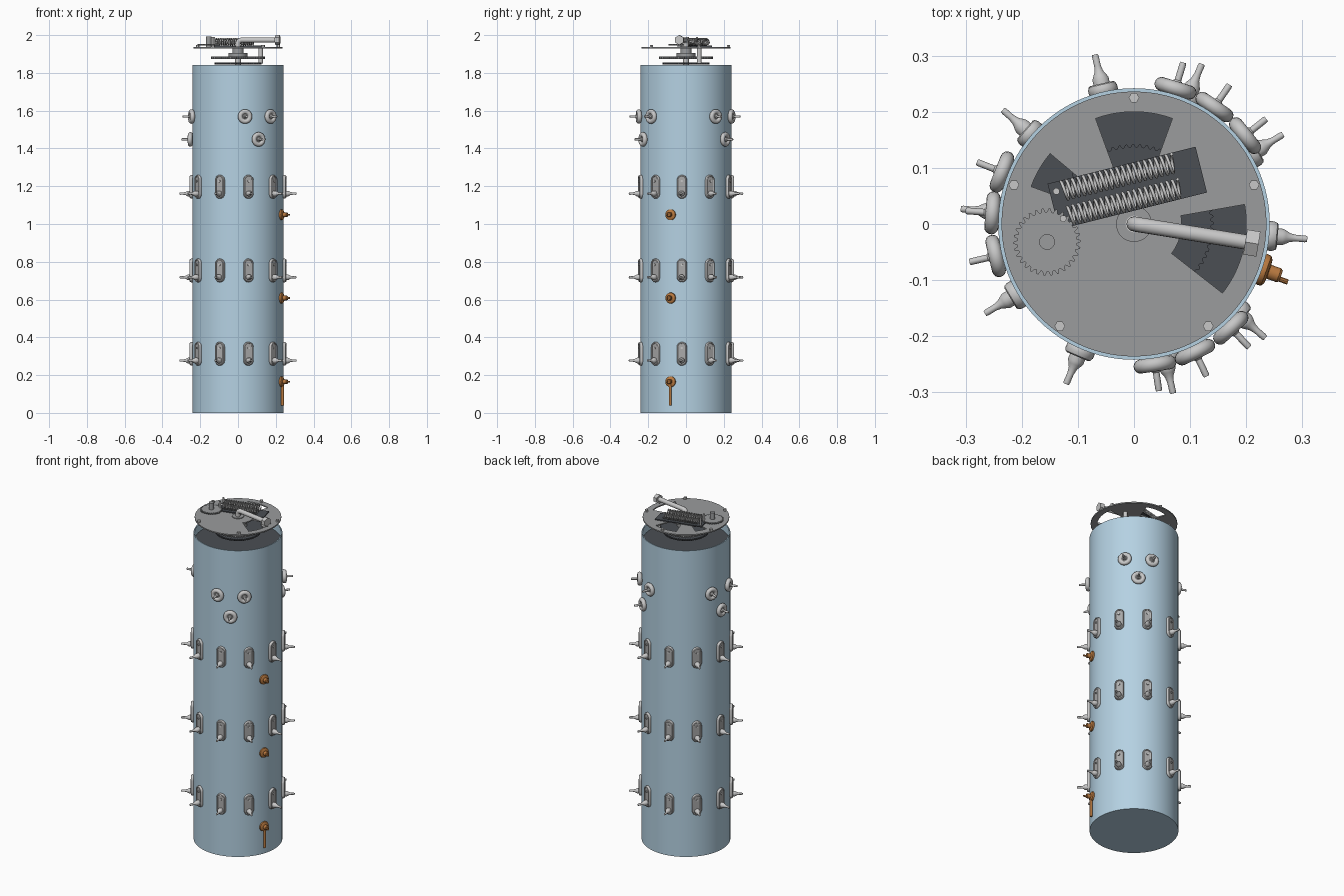
import bpy, bmesh, math
from mathutils import Matrix, Vector

if "Cube" in bpy.data.objects:
    bpy.data.objects.remove(bpy.data.objects["Cube"])


def material(name, rgb):
    m = bpy.data.materials.new(name)
    m.diffuse_color = (*rgb, 1)
    m.use_nodes = True
    m.node_tree.nodes["Principled BSDF"].inputs["Base Color"].default_value = m.diffuse_color
    return m


BLUE = material("pale blue", (0.46, 0.64, 0.765))
GREY = material("plate grey", (0.325, 0.333, 0.34))
DARK = material("dark grey", (0.07, 0.077, 0.088))
STEEL = material("light steel", (0.57, 0.57, 0.57))
MID = material("recess grey", (0.40, 0.40, 0.40))
COPPER = material("copper", (0.48, 0.19, 0.05))

OUT = Matrix.Rotation(math.pi / 2, 4, 'Y')  # turns local z into outward x


def finish(name, bm, mats, smooth=True):
    bmesh.ops.recalc_face_normals(bm, faces=bm.faces)
    me = bpy.data.meshes.new(name)
    bm.to_mesh(me)
    bm.free()
    for m in mats:
        me.materials.append(m)
    ob = bpy.data.objects.new(name, me)
    bpy.context.collection.objects.link(ob)
    if smooth:
        bpy.ops.object.select_all(action='DESELECT')
        ob.select_set(True)
        bpy.context.view_layer.objects.active = ob
        bpy.ops.object.shade_smooth_by_angle(angle=math.radians(35))
    return ob


def loft(bm, rings, mat=0):
    """Skin closed rings of points and cap both ends."""
    vs = [[bm.verts.new(p) for p in r] for r in rings]
    n = len(vs[0])
    faces = [bm.faces.new((a[i], a[(i + 1) % n], b[(i + 1) % n], b[i]))
             for a, b in zip(vs, vs[1:]) for i in range(n)]
    faces += [bm.faces.new(vs[0]), bm.faces.new(vs[-1])]
    for f in faces:
        f.material_index = mat


def lathe(bm, profile, n=24, mat=0, mx=Matrix()):
    loft(bm, [[mx @ Vector((r * math.cos(2 * math.pi * i / n), r * math.sin(2 * math.pi * i / n), z))
               for i in range(n)] for r, z in profile], mat)


def turned(name, profile, mat, n=24, mx=Matrix()):
    bm = bmesh.new()
    lathe(bm, profile, n, 0, mx)
    return finish(name, bm, [mat])


def stadium(bm, steps, half, mat):
    """Upright pill shape facing +x; steps are (radius, x)."""
    rings = []
    for r, x in steps:
        ring = []
        for i in range(22):
            a = math.pi * (i if i < 11 else i - 1) / 10
            ring.append(Vector((x, r * math.cos(a), r * math.sin(a) + (half if i < 11 else -half))))
        rings.append(ring)
    loft(bm, rings, mat)


def around(ob, places):
    """Place an outward-facing fitting at (angle, height) spots using linked copies."""
    for k, (deg, z) in enumerate(places):
        c = ob if k == 0 else ob.copy()
        if k:
            bpy.context.collection.objects.link(c)
        c.matrix_world = Matrix.Translation((0, 0, z)) @ Matrix.Rotation(math.radians(deg), 4, 'Z')


# Body with an open top and dark inner floor
turned("body", [(0.242, 0), (0.242, 1.842), (0.236, 1.842), (0.236, 1.78)], BLUE, 96)
turned("inner_floor", [(0.2355, 1.77), (0.2355, 1.795)], DARK, 96)

# Pill-shaped lever fittings, three rows of ten
bm = bmesh.new()
stadium(bm, [(0.022, 0.234), (0.0265, 0.241), (0.0265, 0.249), (0.024, 0.255), (0.0205, 0.257),
             (0.0175, 0.255), (0.0175, 0.25)], 0.036, 0)
stadium(bm, [(0.017, 0.246), (0.017, 0.2525)], 0.036, 1)
lathe(bm, [(0.006, 0.25), (0.006, 0.257)], 10, 0, Matrix.Translation((0, 0, 0.03)) @ OUT)
lathe(bm, [(0.015, 0.25), (0.015, 0.266), (0.012, 0.272), (0.008, 0.279), (0.006, 0.29),
           (0.0062, 0.306), (0.005, 0.31)], 14, 0, Matrix.Translation((0, 0, -0.036)) @ OUT)
lever = finish("lever_fitting", bm, [STEEL, MID])
around(lever, [(175 + 36 * k, z) for z in (1.197, 0.754, 0.313) for k in range(10)])

# Round knobs in three triangular groups
bm = bmesh.new()
lathe(bm, [(0.026 + 0.0125 * math.cos(t), 0.253 + 0.0125 * math.sin(t))
           for t in [math.radians(-110 + 25 * i) for i in range(12)]], 24, 0, OUT)
lathe(bm, [(0.018, 0.238), (0.018, 0.256)], 20, 1, OUT)
lathe(bm, [(0.011, 0.25), (0.010, 0.264), (0.006, 0.268), (0.006, 0.298), (0.005, 0.301)], 12, 0, OUT)
knob = finish("round_knob", bm, [STEEL, MID])
around(knob, [(s + d, z) for s in (-81.5, 38.5, 158.5)
              for d, z in ((0, 1.569), (34.5, 1.569), (17, 1.448))])

# Copper taps, the lowest with a hanging rod
bm = bmesh.new()
lathe(bm, [(0.026, 0.236), (0.029, 0.243), (0.028, 0.25), (0.022, 0.254), (0.013, 0.255),
           (0.013, 0.274), (0.010, 0.278)], 20, 0, OUT)
lathe(bm, [(0.005, 0.27), (0.005, 0.293)], 10, 0, Matrix.Translation((0, -0.006, 0)) @ OUT)
tap = finish("copper_tap", bm, [COPPER])
around(tap, [(-19.5, z) for z in (1.049, 0.608, 0.165)])
a = math.radians(-19.5)
turned("copper_rod", [(0.0075, 0.04), (0.0075, 0.16)], COPPER, 12,
       Matrix.Translation((0.25 * math.cos(a), 0.25 * math.sin(a), 0)))


# Toothed wheels; the rim faces may take a second colour
def gear(name, r, teeth, depth, z0, z1, mats, loc=(0, 0)):
    ring = []
    for i in range(teeth * 4):
        t = 2 * math.pi * i / (teeth * 4)
        q = r if i % 4 < 2 else r - depth
        ring.append((loc[0] + q * math.cos(t), loc[1] + q * math.sin(t)))
    bm = bmesh.new()
    loft(bm, [[Vector((x, y, z)) for x, y in ring] for z in (z0, z1)])
    bm.normal_update()
    for f in bm.faces:
        f.material_index = int(len(mats) > 1 and abs(f.normal.z) < 0.5)
    return finish(name, bm, mats, False)


gear("lower_gear", 0.125, 60, 0.005, 1.845, 1.855, [DARK])
gear("upper_gear", 0.142, 72, 0.005, 1.874, 1.886, [DARK, GREY])
turned("hub", [(0.05, 1.886), (0.05, 1.905), (0.03, 1.905), (0.03, 1.93)], GREY, 32)
turned("main_shaft", [(0.015, 1.78), (0.015, 1.94)], STEEL, 20)
turned("gear_post", [(0.012, 1.85), (0.012, 1.93)], STEEL, 14, Matrix.Translation((0.12, 0.07, 0)))
gear("side_gear", 0.06, 30, 0.007, 1.945, 1.953, [GREY], (-0.155, -0.032))
turned("side_gear_shaft", [(0.014, 1.93), (0.014, 1.992)], GREY, 20,
       Matrix.Translation((-0.155, -0.032, 0)))

# Lid with three sector windows: (from, to, inner radius, outer radius)
windows = [(70, 110, 0.1, 0.2), (-38, 10, 0.085, 0.2), (140, 160, 0.13, 0.195)]
radii = [0.02, 0.085, 0.1, 0.13, 0.195, 0.2, 0.236]
bm = bmesh.new()
grid = [[bm.verts.new((r * math.cos(math.radians(d)), r * math.sin(math.radians(d)), 1.929))
         for d in range(-180, 180, 2)] for r in radii]
for j in range(len(radii) - 1):
    for i in range(180):
        d, r = -179 + 2 * i, (radii[j] + radii[j + 1]) / 2
        if any(w[0] < d < w[1] and w[2] < r < w[3] for w in windows):
            continue
        k = (i + 1) % 180
        bm.faces.new((grid[j][i], grid[j + 1][i], grid[j + 1][k], grid[j][k]))
bm.faces.new(grid[0])
bmesh.ops.delete(bm, geom=[v for v in bm.verts if not v.link_faces], context='VERTS')
top = bmesh.ops.extrude_face_region(bm, geom=bm.faces[:])
bmesh.ops.translate(bm, vec=(0, 0, 0.007), verts=[v for v in top["geom"] if isinstance(v, bmesh.types.BMVert)])
finish("lid", bm, [GREY])
turned("lid_collar", [(0.032, 1.934), (0.032, 1.94)], GREY, 32)

# Lid bolts
for k in range(5):
    a = math.radians(90 + 72 * k)
    turned("lid_bolt", [(0.0095, 1.93), (0.0095, 1.948)], STEEL, 6,
           Matrix.Translation((0.225 * math.cos(a), 0.225 * math.sin(a), 0)))

# Spring carrier: tilted plate, pins and two coils
carrier = Matrix.Translation((-0.012, 0.064, 0)) @ Matrix.Rotation(math.radians(14), 4, 'Z')
bm = bmesh.new()
bmesh.ops.create_cube(bm, size=1, matrix=carrier @ Matrix.Translation((0, 0, 1.941))
                      @ Matrix.Diagonal((0.272, 0.084, 0.006, 1)))
finish("spring_plate", bm, [DARK], False)
for y in (-0.025, 0.025):
    turned("spring_pin", [(0.006, 1.94), (0.006, 1.99)], STEEL, 12, carrier @ Matrix.Translation((-0.124, y, 0)))


def wire(name, pts, r, mat, res=1):
    cu = bpy.data.curves.new(name, 'CURVE')
    cu.dimensions = '3D'
    cu.bevel_depth, cu.bevel_resolution, cu.use_fill_caps = r, res, True
    sp = cu.splines.new('POLY')
    sp.points.add(len(pts) - 1)
    for p, q in zip(sp.points, pts):
        p.co = (*q, 1)
    sp.use_smooth = True
    cu.materials.append(mat)
    bpy.context.collection.objects.link(bpy.data.objects.new(name, cu))


for y in (-0.023, 0.023):
    wire("coil_spring", [carrier @ Vector((-0.112 + 0.203 * i / 300, y + 0.0165 * math.cos(i * math.tau / 15),
                                           1.965 + 0.0165 * math.sin(i * math.tau / 15)))
                         for i in range(301)], 0.003, STEEL)

# Crank arm bent over from the shaft, with a hexagonal end
end = Vector((0.21, -0.034, 1.974))
u = Vector((0.987, -0.16, 0))
bend = [Vector((0, 0, 1.954)) + u * 0.02 * (1 - math.cos(t)) + Vector((0, 0, 0.02 * math.sin(t)))
        for t in (0, 0.4, 0.8, 1.2, math.pi / 2)]
wire("crank_arm", [Vector((0, 0, 1.925))] + bend + [end], 0.0135, STEEL, 4)
turned("crank_head", [(0.026, -0.012), (0.026, 0.012)], STEEL, 6,
       Matrix.Translation(end) @ Matrix.Rotation(math.atan2(u.y, u.x), 4, 'Z') @ OUT)
